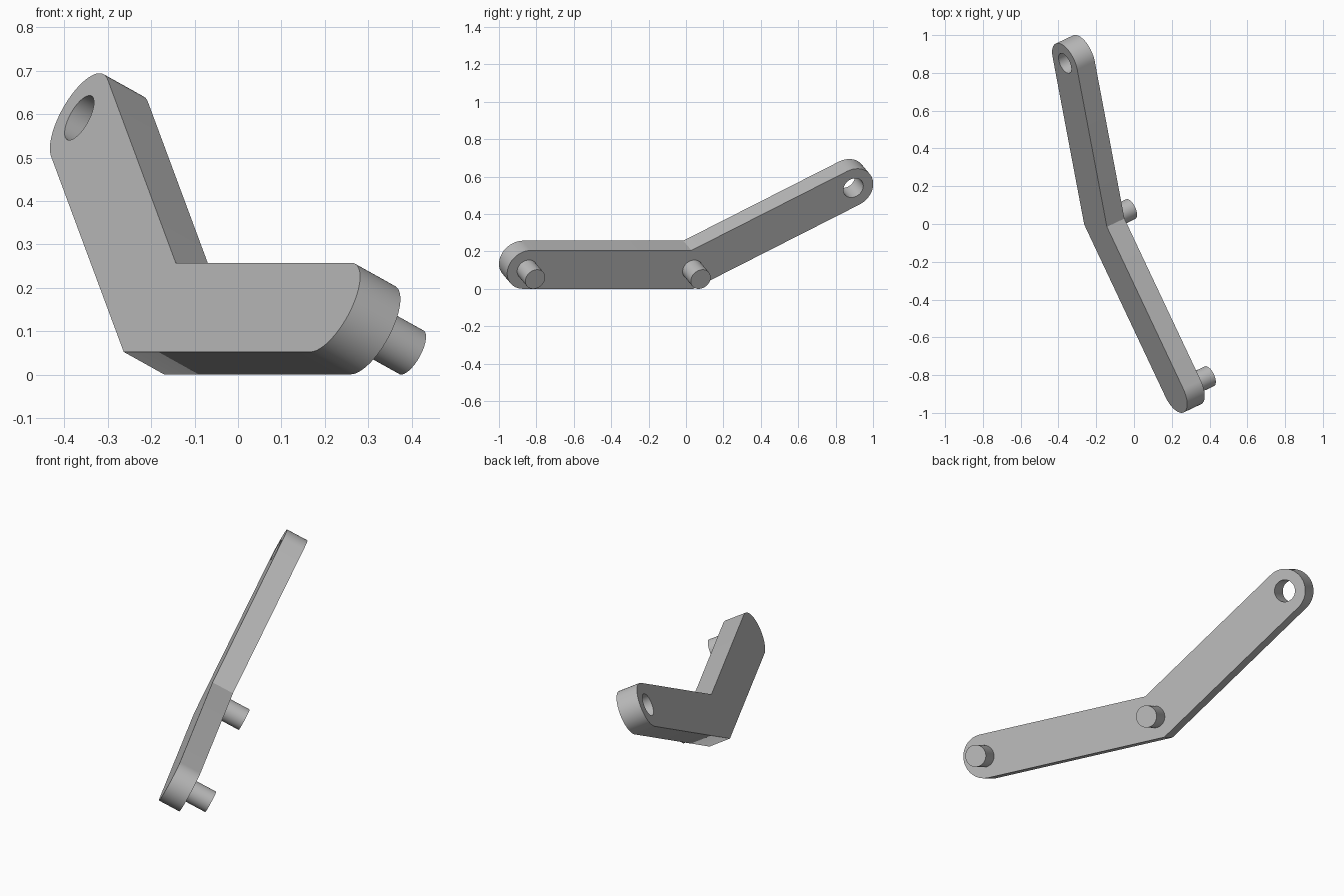
import bpy, bmesh, math
from mathutils import Matrix, Vector

cube = bpy.data.objects.get("Cube")
if cube:
    bpy.data.objects.remove(cube, do_unlink=True)

R = 0.115            # arm half width, also plate thickness
PIN = R / 2          # pin and hole radius
LENGTH = 0.978       # bend to end centre
BEND = math.radians(30)

# Tilted frame: first arm lies along -X, second rises by BEND, pins point along +Z
axis_z = Vector((0.808, 0.381, -0.45)).normalized()
axis_x = Vector((-axis_z.y, axis_z.x, 0)).normalized()
axis_y = axis_z.cross(axis_x)
frame = Matrix((axis_x, axis_y, axis_z)).transposed().to_4x4()
frame.translation = (-0.2035, -0.009, 0.155)

grey = bpy.data.materials.new("grey")
grey.use_nodes = True
grey.diffuse_color = (0.5, 0.5, 0.5, 1)
grey.node_tree.nodes["Principled BSDF"].inputs["Base Color"].default_value = (0.5, 0.5, 0.5, 1)


def finish(name, bm):
    bmesh.ops.recalc_face_normals(bm, faces=bm.faces)
    mesh = bpy.data.meshes.new(name)
    bm.to_mesh(mesh)
    bm.free()
    mesh.transform(frame)
    mesh.materials.append(grey)
    obj = bpy.data.objects.new(name, mesh)
    bpy.context.collection.objects.link(obj)
    bpy.ops.object.select_all(action='DESELECT')
    obj.select_set(True)
    bpy.context.view_layer.objects.active = obj
    bpy.ops.object.shade_smooth_by_angle(angle=math.radians(30))
    return obj


def arc(centre, radius, start, sweep, steps):
    return [centre + radius * Vector((math.cos(start + sweep * i / steps),
                                      math.sin(start + sweep * i / steps), 0))
            for i in range(steps + 1)]


def loop_edges(bm, points):
    verts = [bm.verts.new(p) for p in points]
    return [bm.edges.new((a, b)) for a, b in zip(verts, verts[1:] + verts[:1])]


# Bent plate with rounded ends and a hole in the raised end
low_end = Vector((-LENGTH, 0, 0))
high_end = LENGTH * Vector((math.cos(BEND), math.sin(BEND), 0))
corner = Vector((R * math.tan(BEND / 2), -R, 0))
outline = (arc(low_end, R, math.pi / 2, math.pi, 32) + [corner]
           + arc(high_end, R, BEND - math.pi / 2, math.pi, 32) + [-corner])
hole = arc(high_end, PIN, 0, math.tau, 48)[:-1]

bm = bmesh.new()
edges = loop_edges(bm, outline) + loop_edges(bm, hole)
bmesh.ops.triangle_fill(bm, edges=edges, use_beauty=True, normal=(0, 0, 1))
top = bmesh.ops.extrude_face_region(bm, geom=bm.faces[:], use_keep_orig=True)
moved = [g for g in top["geom"] if isinstance(g, bmesh.types.BMVert)]
bmesh.ops.translate(bm, verts=moved, vec=(0, 0, R))
finish("bent_arm", bm)

# Pins at the low end and at the bend
for name, spot in (("end_pin", low_end), ("bend_pin", Vector((0, 0, 0)))):
    bm = bmesh.new()
    depth = 1.5 * R
    place = Matrix.Translation(spot + Vector((0, 0, 2 * R - depth / 2)))
    bmesh.ops.create_cone(bm, cap_ends=True, segments=48, radius1=PIN,
                          radius2=PIN, depth=depth, matrix=place)
    finish(name, bm)
